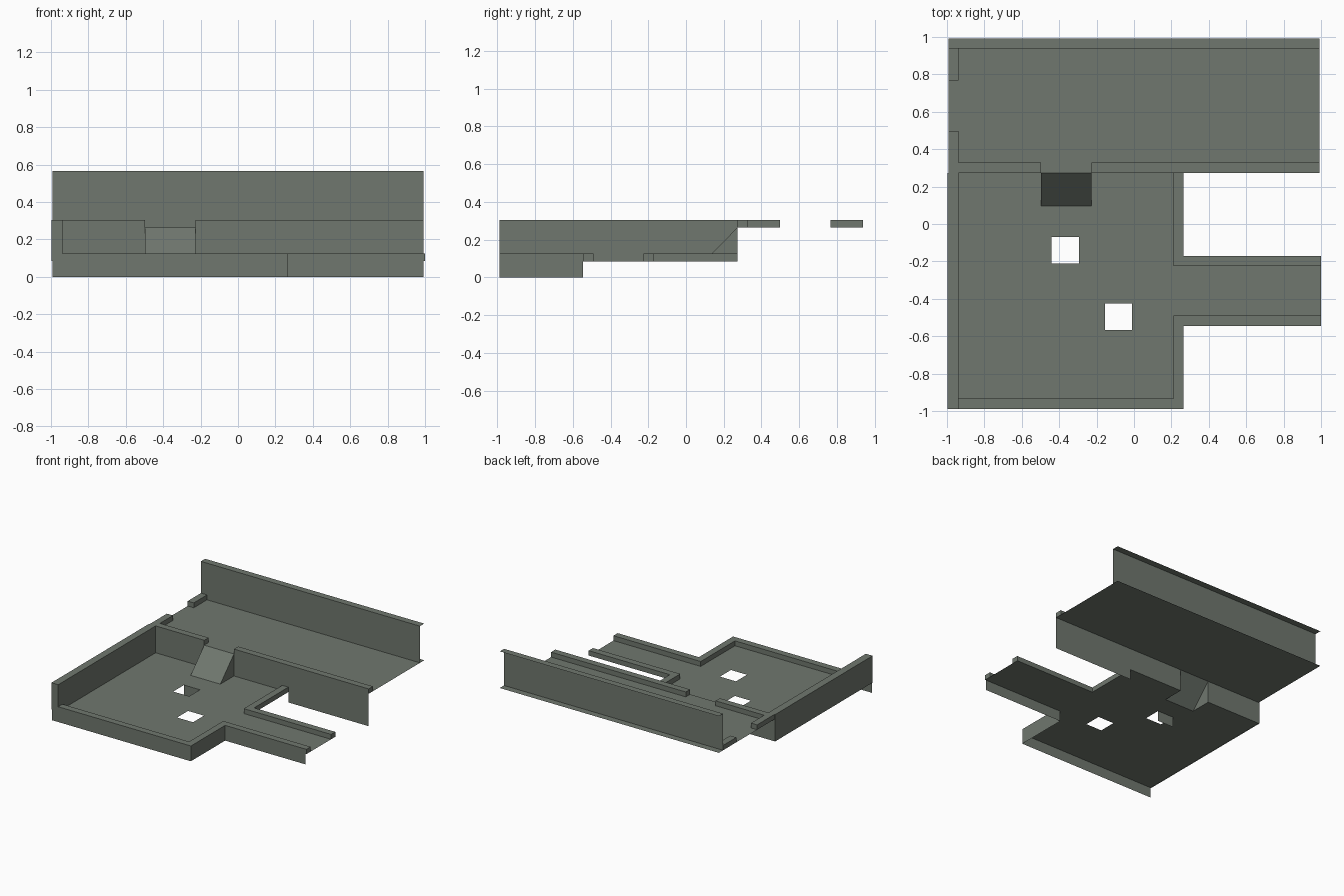
import bpy, bmesh

if "Cube" in bpy.data.objects:
    bpy.data.objects.remove(bpy.data.objects["Cube"])

mat = bpy.data.materials.new("grey_green_stone")
mat.diffuse_color = (0.16, 0.185, 0.157, 1)
mat.use_nodes = True
mat.node_tree.nodes["Principled BSDF"].inputs["Base Color"].default_value = mat.diffuse_color

# Main levels
FLOOR, LIP, DECK, RAIL, TOP = 0.085, 0.125, 0.265, 0.305, 0.565
L, R, F, B = -0.992, 0.992, -0.988, 0.992
RX = 0.265          # right edge of the lower room
STEP = 0.273        # front edge of the upper deck
T = 0.055           # kerb thickness
C0, C1 = -0.545, -0.17   # corridor front and back
RAMP0, RAMP1 = -0.497, -0.228


def make(name, polys):
    """Object from a handful of flat polygons."""
    bm = bmesh.new()
    for p in polys:
        bm.faces.new([bm.verts.new(v) for v in p])
    bmesh.ops.remove_doubles(bm, verts=bm.verts, dist=1e-5)
    me = bpy.data.meshes.new(name)
    bm.to_mesh(me)
    bm.free()
    me.materials.append(mat)
    ob = bpy.data.objects.new(name, me)
    bpy.context.collection.objects.link(ob)


def flat(x0, x1, y0, y1, z):
    return [(x0, y0, z), (x1, y0, z), (x1, y1, z), (x0, y1, z)]


def wall_x(x0, x1, y, z0, z1):      # faces the front
    return [(x0, y, z0), (x1, y, z0), (x1, y, z1), (x0, y, z1)]


def wall_y(x, y0, y1, z0, z1):      # faces the right
    return [(x, y0, z0), (x, y1, z0), (x, y1, z1), (x, y0, z1)]


def kerb(name, x0, x1, y0, y1, z0, z1):
    """Box without a bottom, standing on a floor."""
    make(name, [flat(x0, x1, y0, y1, z1),
                wall_x(x0, x1, y0, z0, z1), wall_x(x0, x1, y1, z0, z1)[::-1],
                wall_y(x1, y0, y1, z0, z1), wall_y(x0, y0, y1, z0, z1)[::-1]])


# Lower floor: a grid of cells, leaving out two hatches and the ramp foot
holes = [(-0.44, -0.295, -0.21, -0.07), (-0.155, -0.01, -0.567, -0.425),
         (RAMP0, RAMP1, 0.097, STEP)]
xs = sorted({L, RX} | {h[i] for h in holes for i in (0, 1)})
ys = sorted({F, STEP, C0, C1} | {h[i] for h in holes for i in (2, 3)})
cells = []
for x0, x1 in zip(xs, xs[1:]):
    for y0, y1 in zip(ys, ys[1:]):
        cx, cy = (x0 + x1) / 2, (y0 + y1) / 2
        if not any(a < cx < b and c < cy < d for a, b, c, d in holes):
            cells.append(flat(x0, x1, y0, y1, FLOOR))
make("lower_floor", cells)
make("corridor_floor", [flat(RX, 1.0, C0, C1, FLOOR)])
make("hatch_flap", [wall_x(-0.44, -0.295, -0.07, 0, FLOOR)])

# Outer skirts reaching the ground
make("front_skirt", [wall_x(L, RX, F, 0, FLOOR)])
make("right_skirt", [wall_y(RX, F, C0, 0, FLOOR)])
make("corridor_skirt", [wall_x(RX, R, C0, 0, FLOOR)])

# Lower kerbs
kerb("front_kerb", L, RX, F, F + T, FLOOR, LIP)
kerb("right_front_kerb", RX - T, RX, F + T, C0 + T, FLOOR, LIP)
kerb("corridor_front_kerb", RX, 1.0, C0, C0 + T, FLOOR, LIP)
kerb("corridor_back_kerb", RX, 1.0, C1 - T, C1, FLOOR, LIP)
kerb("right_back_kerb", RX - T, RX, C1 - T, STEP, FLOOR, LIP)

# Tall left wall
kerb("left_wall", -0.998, L + T, F, STEP, FLOOR, RAIL)

# Upper deck, its retaining wall and the ramp
make("upper_deck", [flat(L, R, STEP, B, DECK)])
make("retaining_wall", [wall_x(L, RAMP0, STEP, FLOOR, DECK),
                        wall_x(RAMP1, RX, STEP, FLOOR, DECK),
                        wall_x(RX, R, STEP, 0, DECK)])
foot = 0.097
make("ramp", [
    [(RAMP0, foot, FLOOR), (RAMP1, foot, FLOOR), (RAMP1, STEP, DECK), (RAMP0, STEP, DECK)],
    [(RAMP1, foot, FLOOR), (RAMP1, STEP, FLOOR), (RAMP1, STEP, DECK)],
    [(RAMP0, STEP, FLOOR), (RAMP0, foot, FLOOR), (RAMP0, STEP, DECK)]])

# Upper kerbs
kerb("deck_front_kerb_left", L, RAMP0, STEP, STEP + T, DECK, RAIL)
kerb("deck_front_kerb_right", RAMP1, R, STEP, STEP + T, DECK, RAIL)
kerb("deck_left_kerb_front", L, L + T, STEP + T, 0.497, DECK, RAIL)
kerb("deck_left_kerb_back", L, L + T, 0.766, B - T, DECK, RAIL)

# Back wall with an overhanging cap
make("back_wall", [wall_x(L, R, B - T, DECK, TOP), flat(L, R, B - T, B, TOP)])
